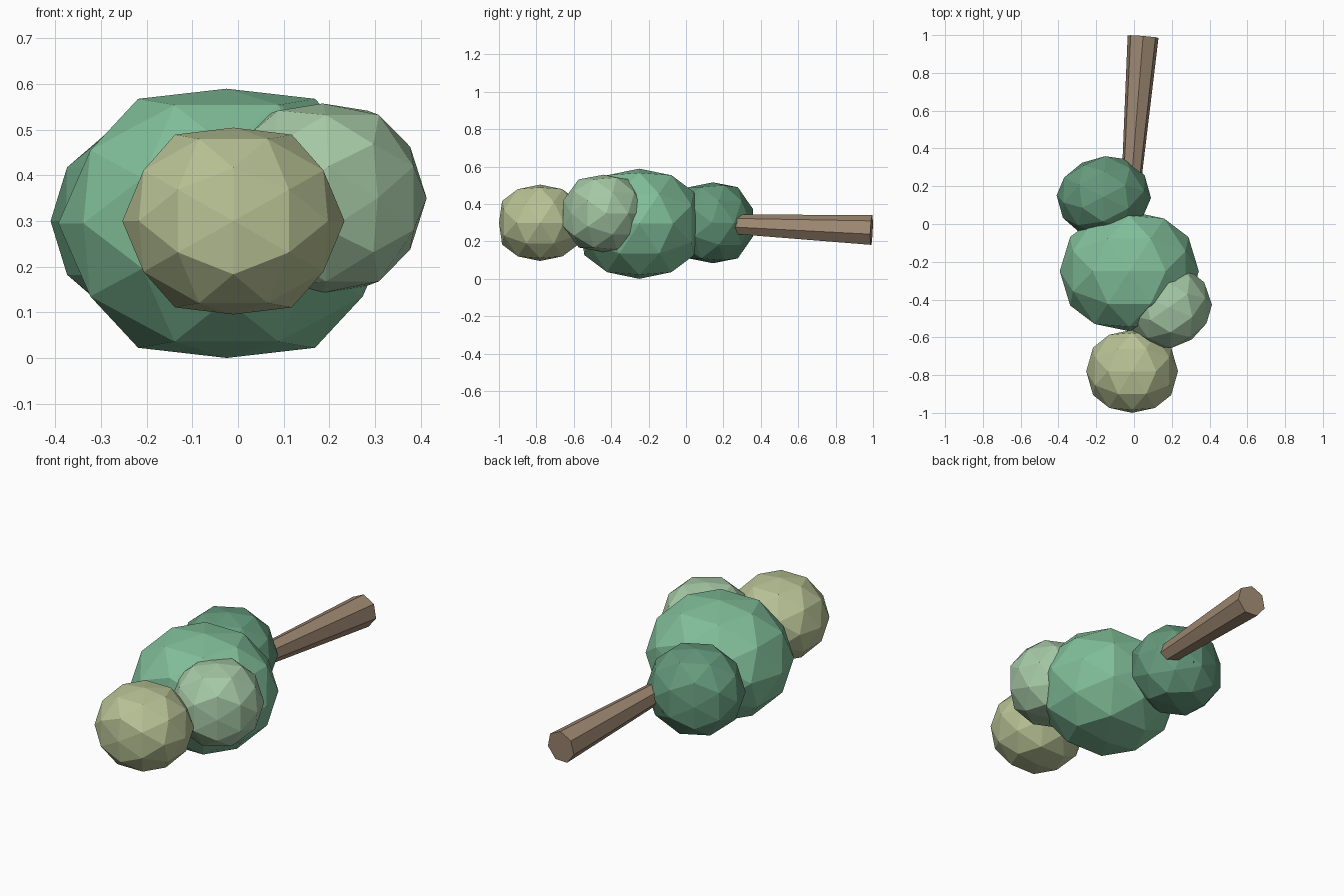
import bpy, bmesh, math
from mathutils import Vector, Matrix

if "Cube" in bpy.data.objects:
    bpy.data.objects.remove(bpy.data.objects["Cube"])


def material(name, rgb):
    m = bpy.data.materials.new(name)
    m.diffuse_color = (*rgb, 1)
    m.use_nodes = True
    m.node_tree.nodes["Principled BSDF"].inputs["Base Color"].default_value = m.diffuse_color
    return m


def finish(name, bm, mat):
    bmesh.ops.recalc_face_normals(bm, faces=bm.faces)
    me = bpy.data.meshes.new(name)
    bm.to_mesh(me)
    bm.free()
    me.materials.append(mat)
    ob = bpy.data.objects.new(name, me)
    bpy.context.collection.objects.link(ob)
    return ob


def clump(name, centre, radii, turn, rgb, flat=0.92):
    """Faceted leaf ball: once-divided icosahedron with slightly flattened y and z poles."""
    a, b = 0.5257, 0.8507
    base = []
    for s in (-1, 1):
        for t in (-1, 1):
            base += [Vector((0, s * b, t * a)), Vector((s * a, 0, t * b)), Vector((s * b, t * a, 0))]
    points = list(base)
    for i, p in enumerate(base):
        for q in base[i + 1:]:
            if (p - q).length < 1.1:
                m = (p + q).normalized()
                if max(abs(m.y), abs(m.z)) > 0.99:
                    m *= flat
                points.append(m)
    bm = bmesh.new()
    rot = Matrix.Rotation(math.radians(turn), 3, 'Z')
    for p in points:
        p = rot @ p
        bm.verts.new(Vector(centre) + Vector([p[k] * radii[k] for k in range(3)]))
    bmesh.ops.convex_hull(bm, input=list(bm.verts))
    return finish(name, bm, material(name + "_colour", rgb))


def limb(name, start, end, r1, r2, sides, mat):
    """Tapered straight limb from start to end."""
    start, end = Vector(start), Vector(end)
    axis = end - start
    bm = bmesh.new()
    bmesh.ops.create_cone(bm, cap_ends=True, segments=sides, radius1=r1, radius2=r2,
                          depth=axis.length)
    rot = axis.to_track_quat('Z', 'Y').to_matrix().to_4x4()
    bm.transform(Matrix.Translation((start + end) / 2) @ rot)
    return finish(name, bm, mat)


# Leaf clumps
clump("main_foliage", (-0.025, -0.25, 0.295), (0.368, 0.345, 0.32), 0, (0.22, 0.52, 0.32))
clump("lower_foliage", (-0.16, 0.145, 0.30), (0.25, 0.225, 0.235), 30, (0.13, 0.32, 0.20))
clump("side_foliage", (0.185, -0.44, 0.35), (0.228, 0.228, 0.225), 35, (0.38, 0.58, 0.38))
clump("top_foliage", (-0.01, -0.78, 0.30), (0.243, 0.239, 0.222), 0, (0.48, 0.54, 0.30))

# Trunk and small branch
bark = material("bark", (0.35, 0.25, 0.17))
limb("trunk", (0.048, 0.992, 0.258), (-0.04, -0.1, 0.305), 0.084, 0.04, 7, bark)
limb("branch", (-0.12, 0.345, 0.25), (-0.03, 0.0, 0.29), 0.02, 0.03, 5, bark)
